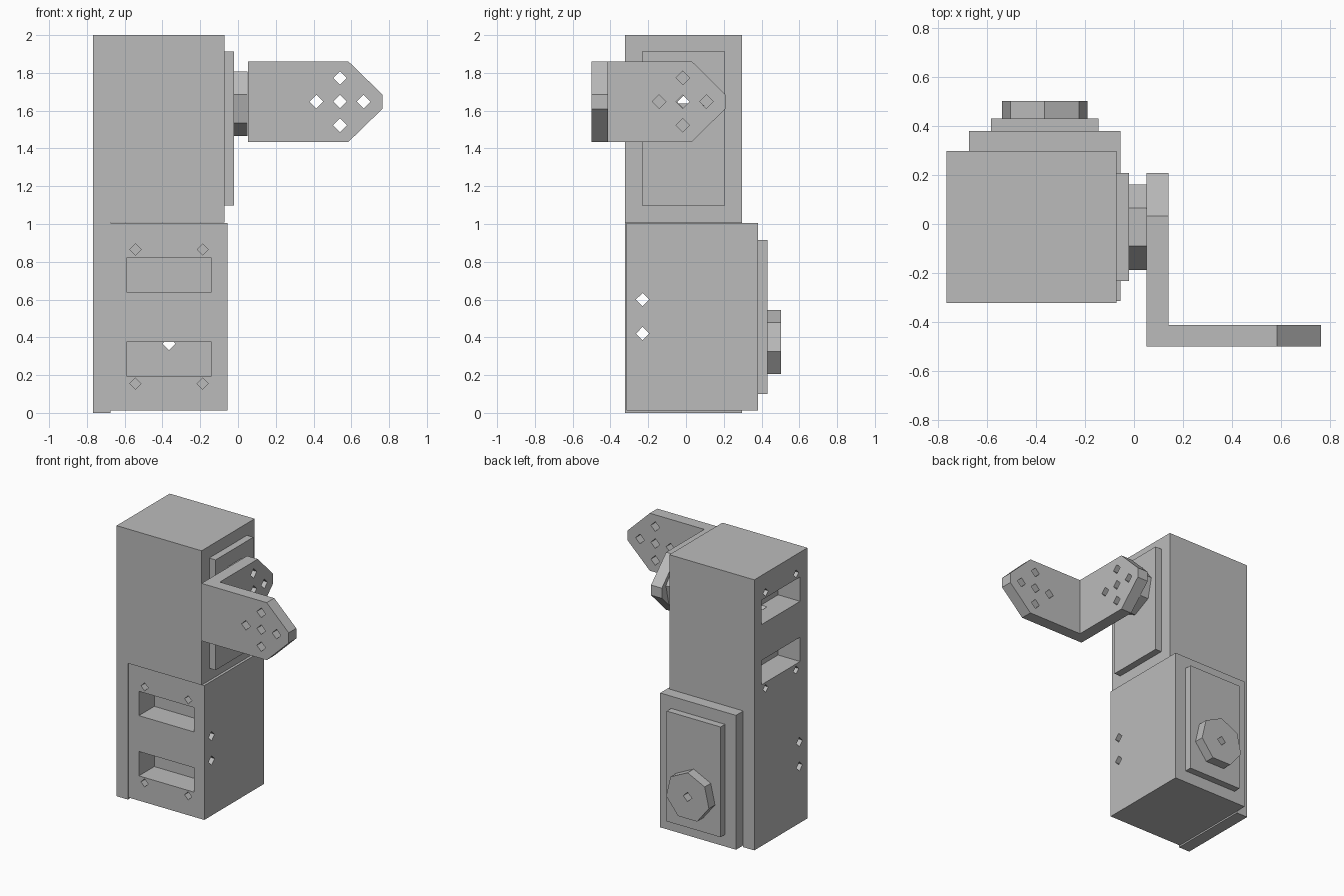
import bpy, bmesh, math
from mathutils import Matrix

cube = bpy.data.objects.get("Cube")
if cube:
    bpy.data.objects.remove(cube, do_unlink=True)

GREY = (0.5, 0.5, 0.5, 1.0)
mat = bpy.data.materials.new("plain grey")
mat.use_nodes = True
mat.diffuse_color = GREY
mat.node_tree.nodes["Principled BSDF"].inputs["Base Color"].default_value = GREY


def rect(u0, u1, w0, w1):
    return [(u0, w0), (u1, w0), (u1, w1), (u0, w1)]


def ngon(u, w, r, n=4):
    """Regular polygon with one corner pointing up."""
    angles = [math.pi / 2 + 2 * math.pi * i / n for i in range(n)]
    return [(u + r * math.cos(a), w + r * math.sin(a)) for a in angles]


def prism(name, profiles, axis, start, end, frame=Matrix()):
    """Extrude flat profiles along the x or y axis."""
    bm = bmesh.new()
    for profile in profiles:
        ends = []
        for t in (start, end):
            pts = [(t, u, w) if axis == "x" else (u, t, w) for u, w in profile]
            ends.append([bm.verts.new(frame @ Matrix.Translation(p).to_translation()) for p in pts])
        low, high = ends
        bm.faces.new(low)
        bm.faces.new(high)
        for i in range(len(low)):
            j = (i + 1) % len(low)
            bm.faces.new((low[i], low[j], high[j], high[i]))
    bmesh.ops.recalc_face_normals(bm, faces=bm.faces)
    mesh = bpy.data.meshes.new(name)
    bm.to_mesh(mesh)
    bm.free()
    mesh.materials.append(mat)
    obj = bpy.data.objects.new(name, mesh)
    bpy.context.collection.objects.link(obj)
    return obj


def combine(obj, tool, operation="DIFFERENCE"):
    """Apply a boolean and remove the tool object."""
    mod = obj.modifiers.new("combine", "BOOLEAN")
    mod.operation = operation
    mod.solver = "EXACT"
    mod.object = tool
    graph = bpy.context.evaluated_depsgraph_get()
    mesh = bpy.data.meshes.new_from_object(obj.evaluated_get(graph))
    obj.modifiers.clear()
    obj.data = mesh
    bpy.data.objects.remove(tool, do_unlink=True)


HORN_Z = 0.366
BACK = 0.3475      # half depth of a housing
SLOT_DEPTH = 0.18


def servo(prefix, frame):
    """Housing with slots and screw holes, cover plate and output horn."""
    housing = prism(prefix + "_housing", [rect(-0.31, 0.31, 0.012, 1.005)],
                    "y", -BACK, BACK, frame)
    slots = [rect(-0.225, 0.225, z, z + 0.18) for z in (0.195, 0.64)]
    screws = [ngon(x, z, 0.03) for x in (-0.178, 0.178) for z in (0.155, 0.865)]
    combine(housing, prism("recess_cutter", slots + screws, "y",
                           -BACK - 0.1, SLOT_DEPTH - BACK, frame))

    cover = prism(prefix + "_cover_plate", [rect(-0.22, 0.22, 0.1, 0.915)],
                  "y", BACK, BACK + 0.052, frame)
    horn = prism(prefix + "_horn", [ngon(0, HORN_Z, 0.179, 7)],
                 "y", BACK + 0.052, BACK + 0.123, frame)
    # Bore from the slot floor out through the horn
    for part in (housing, cover, horn):
        combine(part, prism("bore_cutter", [ngon(0, HORN_Z, 0.035)], "y",
                            SLOT_DEPTH - BACK - 0.05, BACK + 0.3, frame))
    return housing


# Lower unit faces back, upper unit is turned over and faces the left side
lower = servo("lower", Matrix.Translation((-0.365, 0.0325, 0)))
upper_frame = Matrix(((0, 1, 0, -0.4195),
                      (1, 0, 0, -0.0125),
                      (0, 0, -1, 2.012),
                      (0, 0, 0, 1)))
upper = servo("upper", upper_frame)

# Side wall hanging from the upper housing
wall = prism("side_wall", [rect(-0.3225, 0.2975, 0, 1.1)], "x", -0.767, -0.675)
combine(upper, wall, "UNION")

# Fixing holes through the wall and the lower housing
for part in (upper, lower):
    combine(part, prism("fixing_cutter", [ngon(-0.23, z, 0.035) for z in (0.42, 0.6)],
                        "x", -1, 0.1))


def arm(start, shoulder, tip):
    """Outline of a bracket arm with a chamfered end."""
    return [(start, 1.435), (shoulder, 1.435), (tip, 1.61),
            (tip, 1.685), (shoulder, 1.86), (start, 1.86)]


def arm_holes(u):
    offsets = ((0, 0), (0.125, 0), (-0.125, 0), (0, 0.125), (0, -0.125))
    return [ngon(u + du, 1.648 + dw, 0.036) for du, dw in offsets]


# Angled bracket on the upper horn
bracket = prism("angle_bracket", [arm(-0.5, 0.032, 0.208)], "x", 0.052, 0.14)
front_arm = prism("front_arm", [arm(0.052, 0.585, 0.765)], "y", -0.5, -0.412)
combine(bracket, front_arm, "UNION")
combine(bracket, prism("arm_cutter", arm_holes(-0.017), "x", 0, 0.2))
combine(bracket, prism("arm_cutter", arm_holes(0.54), "y", -0.6, -0.35))
